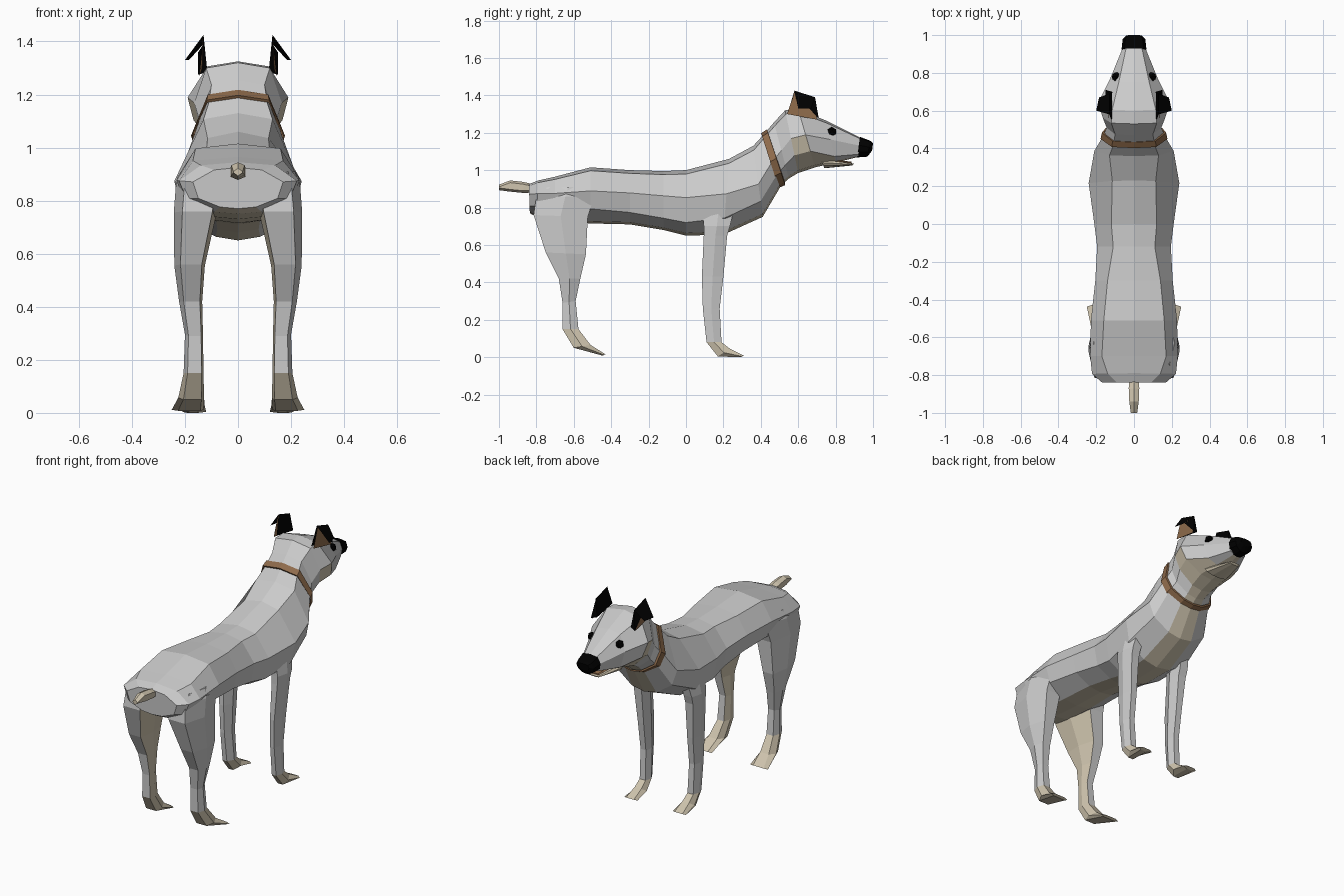
import bpy, bmesh
from mathutils import Vector, Matrix


def material(name, rgb):
    m = bpy.data.materials.new(name)
    m.diffuse_color = (*rgb, 1)
    return m


GREY = material("grey_coat", (0.8, 0.8, 0.8))
TAN = material("tan_fur", (0.62, 0.55, 0.42))
BLACK = material("black", (0.0, 0.0, 0.0))
BROWN = material("brown", (0.27, 0.145, 0.07))


def finish(name, bm, mats, mirror=False):
    bmesh.ops.recalc_face_normals(bm, faces=bm.faces)
    me = bpy.data.meshes.new(name)
    bm.to_mesh(me)
    bm.free()
    for m in mats:
        me.materials.append(m)
    ob = bpy.data.objects.new(name, me)
    bpy.context.collection.objects.link(ob)
    if mirror:
        ob.modifiers.new("mirror", "MIRROR").use_mirror_merge = False
    return ob


def loft(name, rings, mats, pick=lambda seg, side: 0, mirror=False, caps=True):
    """Skin a list of equal-length point rings; pick chooses the material slot."""
    bm = bmesh.new()
    rows = [[bm.verts.new(p) for p in r] for r in rings]
    n = len(rows[0])
    for i in range(len(rows) - 1):
        for j in range(n):
            k = (j + 1) % n
            f = bm.faces.new((rows[i][j], rows[i][k], rows[i + 1][k], rows[i + 1][j]))
            f.material_index = pick(i, j)
    if caps:
        for row, seg in ((rows[0], 0), (rows[-1], len(rows) - 2)):
            bm.faces.new(row).material_index = pick(seg, 0)
    return finish(name, bm, mats, mirror)


def body_ring(yt, zt, yb, zb, w, ws, side=0.4, low=0.72):
    """Ten-sided section between a top and a bottom point."""
    top, bot = Vector((0, yt, zt)), Vector((0, yb, zb))
    half = [(ws, 0.06), (w, side), (w * 0.88, low), (w * 0.4, 0.96)]
    right = [top.lerp(bot, t) + Vector((x, 0, 0)) for x, t in half]
    left = [Vector((-p.x, p.y, p.z)) for p in reversed(right)]
    return [top] + right + [bot] + left


def leg_ring(yb, zb, yf, zf, x0, x1, inner=0.1):
    """Six-sided section between a back and a front point."""
    back, front = Vector((0, yb, zb)), Vector((0, yf, zf))
    shape = [(1, 0.5), (0.8, 1), (0.2, 1), (0, 0.5), (inner, 0), (0.8, 0)]
    return [back.lerp(front, t) + Vector((x0 + (x1 - x0) * s, 0, 0)) for s, t in shape]


# Body, neck and head in one skin
body = [
    (-.84, .925, -.835, .77, .17, .09, .35, .75), (-.79, .945, -.80, .75, .222, .14, .36, .7),
    (-.70, .965, -.70, .73, .232, .17, .38, .7), (-.51, 1.015, -.51, .715, .228, .16, .42, .74),
    (-.30, 1.0, -.30, .71, .205, .14, .42, .78), (-.12, .995, -.12, .68, .195, .11, .42, .8),
    (0, 1.0, 0, .65, .21, .12, .42, .8), (.23, 1.06, .20, .655, .24, .115, .46, .78),
    (.36, 1.13, .41, .75, .21, .13, .54, .78), (.41, 1.185, .51, .92, .165, .11, .52, .78),
    (.47, 1.255, .55, .955, .145, .10, .5, .76), (.53, 1.32, .60, .985, .165, .12, .45),
    (.60, 1.325, .69, 1.015, .19, .115, .44), (.75, 1.265, .80, 1.04, .125, .08, .45, .85),
    (.94, 1.17, .92, 1.07, .06, .04, .4, .85),
]


def coat(seg, side):
    under = side in (4, 5)
    jowl = side in (3, 6) and seg in (11, 12)
    cheek = seg == 11 and side in (2, 7)
    return 1 if under or jowl or cheek else 0


loft("body_and_head", [body_ring(*s) for s in body], [GREY, TAN], coat)

# Nose
loft("nose", [body_ring(.93, 1.178, .915, 1.068, .066, .05),
              body_ring(.985, 1.157, .97, 1.072, .06, .045),
              body_ring(1.0, 1.145, .995, 1.105, .04, .03)], [BLACK])

# Lower jaw and tongue
loft("lower_jaw", [body_ring(.72, 1.06, .74, 1.01, .08, .07),
                   body_ring(.90, 1.035, .89, 1.025, .035, .03)], [TAN])
loft("tongue", [body_ring(.74, 1.062, .74, 1.04, .05, .04),
                body_ring(.885, 1.045, .885, 1.033, .025, .02)], [BROWN])

# Collar
collar = [(.408, 1.187, .50, .91, .173, .115), (.402, 1.197, .495, .905, .177, .117),
          (.433, 1.218, .53, .92, .17, .114), (.436, 1.21, .53, .93, .158, .107)]
loft("collar", [body_ring(*s, .52, .78) for s in collar], [BROWN], caps=False)

# Tail
tail = [(-.82, .88, .925, .025), (-.87, .878, .937, .028),
        (-.94, .885, .945, .025), (-1.0, .893, .922, .017)]
loft("tail", [[(0, y, b), (w, y, b + .012), (w, y, t - .012), (0, y, t),
               (-w, y, t - .012), (-w, y, b + .012)] for y, b, t, w in tail], [TAN])

# Legs
hind = [(-.74, .91, -.52, .91, .08, .215), (-.80, .86, -.49, .86, .07, .234),
        (-.815, .76, -.525, .75, .08, .242),
        (-.75, .56, -.535, .55, .125, .24), (-.68, .42, -.565, .42, .135, .222),
        (-.66, .29, -.59, .30, .132, .20), (-.66, .15, -.575, .15, .13, .205),
        (-.60, .05, -.51, .065, .128, .225), (-.445, .008, -.43, .015, .13, .25)]
loft("hind_legs", [leg_ring(*s) for s in hind], [GREY, TAN],
     lambda seg, side: 1 if seg >= 6 or side in (2, 3) else 0, mirror=True)
front = [(.09, .84, .27, .84, .11, .20), (.095, .70, .235, .70, .13, .222),
         (.095, .65, .22, .65, .132, .218),
         (.085, .43, .20, .43, .135, .20), (.09, .26, .18, .26, .135, .195),
         (.11, .08, .19, .08, .13, .195), (.17, .004, .235, .045, .125, .20),
         (.29, 0, .31, .008, .12, .21)]
loft("front_legs", [leg_ring(*s, inner=.35) for s in front], [GREY, TAN],
     lambda seg, side: 1 if seg >= 5 else 0, mirror=True)


# Ears: brown lining facing out, black back and black folded tip
def sheet(name, points, faces, mat):
    bm = bmesh.new()
    vs = [bm.verts.new(p) for p in points]
    for f in faces:
        bm.faces.new([vs[i] for i in f])
    finish(name, bm, [mat], mirror=True)


sheet("ear_lining", [(.135, .54, 1.30), (.145, .70, 1.27), (.133, .68, 1.385), (.135, .58, 1.415)],
      [(0, 1, 2, 3)], BROWN)
sheet("ear_back", [(.118, .545, 1.31), (.115, .70, 1.285), (.13, .69, 1.39), (.13, .58, 1.425),
                   (.20, .60, 1.33), (.185, .67, 1.33), (.15, .71, 1.275), (.15, .63, 1.36)],
      [(0, 1, 2, 3), (3, 2, 5, 4), (1, 6, 2), (2, 6, 7)], BLACK)

# Eyes
bm = bmesh.new()
bmesh.ops.create_icosphere(bm, subdivisions=1, radius=.027,
                           matrix=Matrix.Translation((.093, .78, 1.205)))
finish("eyes", bm, [BLACK], mirror=True)
